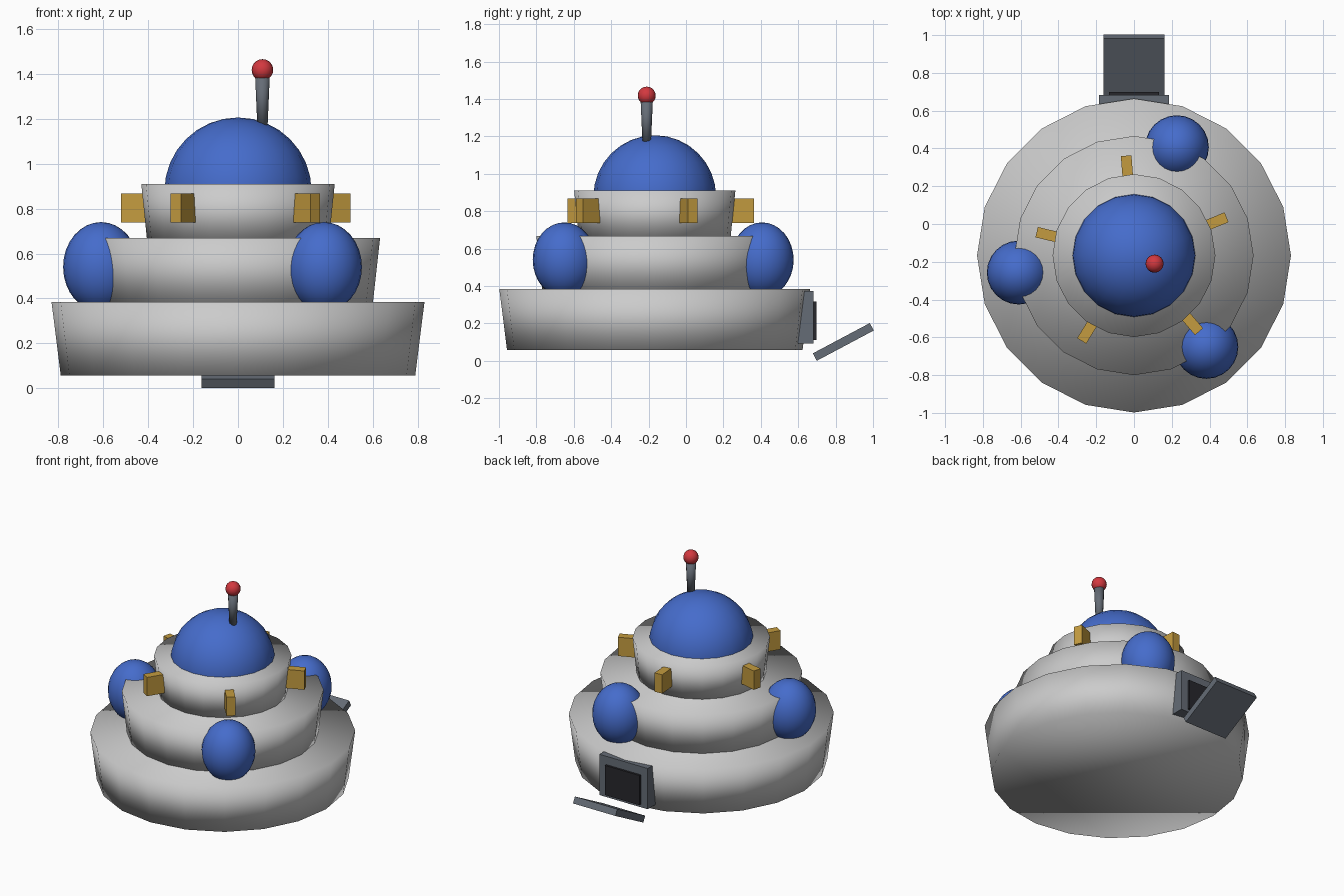
import bpy
from math import radians, cos, sin

if "Cube" in bpy.data.objects:
    bpy.data.objects.remove(bpy.data.objects["Cube"])

CY = -0.167  # y of the main axis


def material(name, rgb):
    m = bpy.data.materials.new(name)
    m.diffuse_color = (*rgb, 1)
    m.use_nodes = True
    m.node_tree.nodes["Principled BSDF"].inputs["Base Color"].default_value = m.diffuse_color
    return m


BLUE = material("blue", (0.06, 0.15, 0.60))
GOLD = material("gold", (0.55, 0.33, 0.05))
RED = material("red", (0.65, 0.04, 0.05))
DARK = material("dark", (0.02, 0.02, 0.025))
SLATE = material("slate", (0.13, 0.15, 0.18))


def finish(name, mat=None, smooth=False):
    ob = bpy.context.object
    ob.name = name
    if mat:
        ob.data.materials.append(mat)
    if smooth:
        bpy.ops.object.shade_smooth()
    return ob


def frustum(name, xy, z0, z1, r0, r1, sides, mat=None):
    bpy.ops.mesh.primitive_cone_add(vertices=sides, radius1=r0, radius2=r1, depth=z1 - z0,
                                    location=(*xy, (z0 + z1) / 2))
    return finish(name, mat, True)


def ball(name, loc, r, rz, mat, seg=20, rings=12):
    bpy.ops.mesh.primitive_uv_sphere_add(segments=seg, ring_count=rings, radius=1, location=loc)
    bpy.context.object.scale = (r, r, rz)
    return finish(name, mat, True)


def box(name, loc, size, mat, rot=(0, 0, 0)):
    bpy.ops.mesh.primitive_cube_add(size=1, location=loc, rotation=rot)
    bpy.context.object.scale = size
    return finish(name, mat)


# stacked flared hull tiers
frustum("lower_tier", (0, CY), 0.057, 0.384, 0.79, 0.831, 20)
frustum("middle_tier", (0, CY), 0.37, 0.668, 0.60, 0.633, 20)
frustum("upper_tier", (0, CY), 0.655, 0.91, 0.405, 0.431, 20)

# top dome
ball("dome", (0, CY, 0.878), 0.328, 0.328, BLUE, 20, 16)

# three side pods
for i in range(3):
    a = radians(68.4 + 120 * i)
    ball(f"pod_{i + 1}", (0.617 * cos(a), CY + 0.617 * sin(a), 0.54), 0.169, 0.2, BLUE, 24, 16)

# five lamp blocks round the upper tier
for i in range(5):
    a = radians(22.5 + 72 * i)
    box(f"lamp_block_{i + 1}", (0.47 * cos(a), CY + 0.47 * sin(a), 0.803),
        (0.12, 0.056, 0.13), GOLD, (0, 0, a))

# antenna
frustum("antenna_mast", (0.109, -0.21), 1.17, 1.40, 0.023, 0.033, 12, SLATE)
ball("antenna_tip", (0.109, -0.21, 1.418), 0.048, 0.048, RED, 16, 10)

# rear doorway and ramp
box("door_frame", (0, 0.633, 0.233), (0.37, 0.1, 0.282), SLATE)
box("door_opening", (0, 0.67, 0.214), (0.264, 0.055, 0.205), DARK)
box("ramp", (0, 0.841, 0.101), (0.325, 0.345, 0.045), SLATE, (radians(28), 0, 0))
